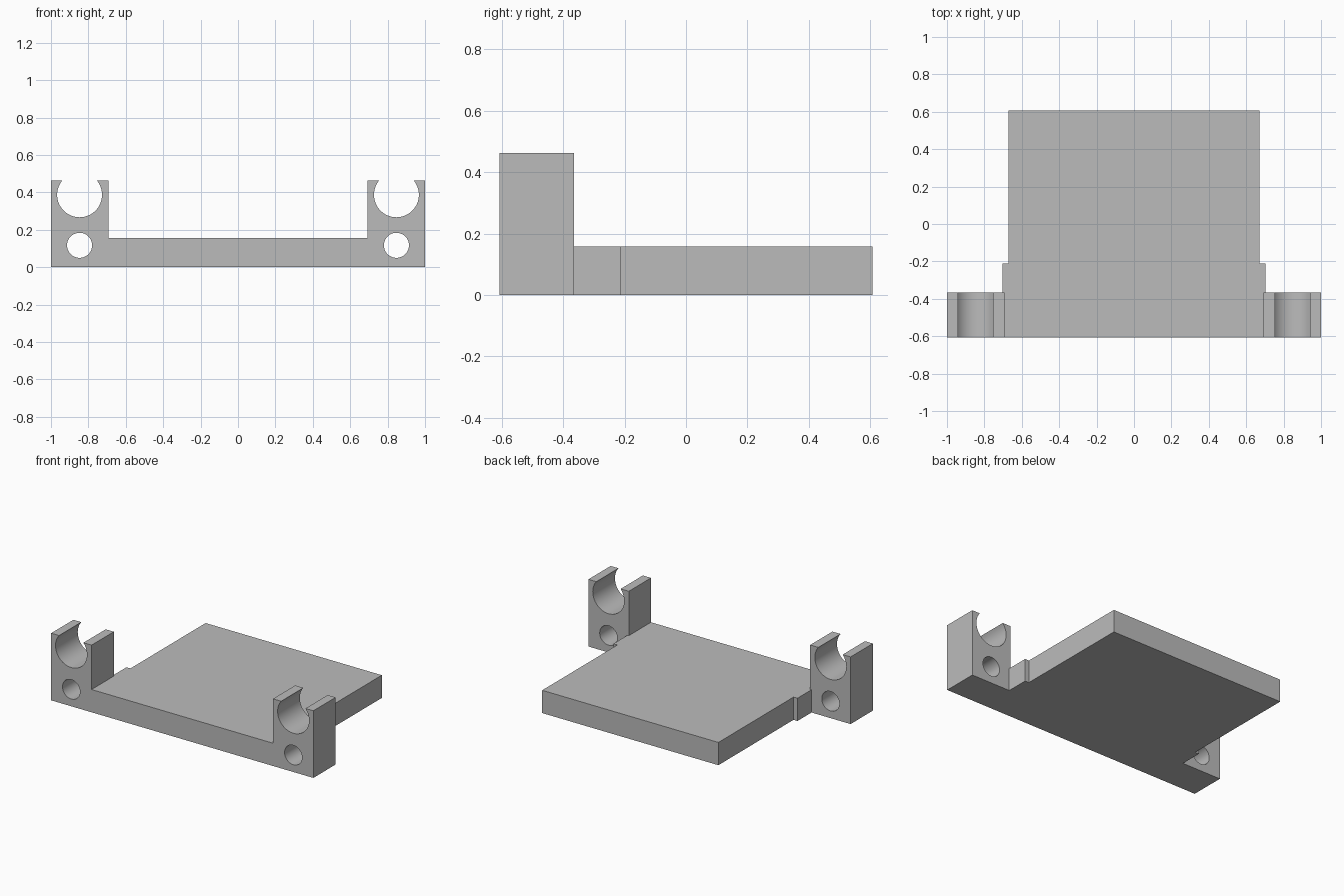
import bpy
import bmesh
from mathutils import Matrix

if "Cube" in bpy.data.objects:
    bpy.data.objects.remove(bpy.data.objects["Cube"])

FRONT, BACK, CLIP_BACK, STEP_BACK = -0.607, 0.607, -0.365, -0.212
PLATE_TOP, CLIP_TOP = 0.157, 0.463
CLIP_X = 0.847

grey = bpy.data.materials.new("plain grey")
grey.use_nodes = True
grey.diffuse_color = (0.5, 0.5, 0.5, 1)
grey.node_tree.nodes["Principled BSDF"].inputs["Base Color"].default_value = (0.5, 0.5, 0.5, 1)


def add_object(name, bm):
    bmesh.ops.recalc_face_normals(bm, faces=bm.faces)
    mesh = bpy.data.meshes.new(name)
    bm.to_mesh(mesh)
    bm.free()
    mesh.materials.append(grey)
    obj = bpy.data.objects.new(name, mesh)
    bpy.context.collection.objects.link(obj)
    return obj


def prism(name, outline, height):
    """Extrude a plan outline straight up from the ground."""
    bm = bmesh.new()
    face = bm.faces.new([bm.verts.new((x, y, 0)) for x, y in outline])
    top = bmesh.ops.extrude_face_region(bm, geom=[face])["geom"]
    bmesh.ops.translate(bm, vec=(0, 0, height),
                        verts=[v for v in top if isinstance(v, bmesh.types.BMVert)])
    return add_object(name, bm)


def bore(name, x, z, radius):
    """Cylinder cutter running front to back."""
    bm = bmesh.new()
    bmesh.ops.create_cone(bm, cap_ends=True, segments=64, radius1=radius, radius2=radius,
                          depth=1, matrix=Matrix.Translation((x, -0.5, z))
                          @ Matrix.Rotation(1.5707963, 4, "X"))
    obj = add_object(name, bm)
    obj.hide_render = True
    return obj


def combine(target, other, operation):
    mod = target.modifiers.new(operation, "BOOLEAN")
    mod.operation, mod.solver, mod.object = operation, "EXACT", other
    bpy.context.view_layer.objects.active = target
    bpy.ops.object.modifier_apply(modifier=mod.name)
    bpy.data.objects.remove(other)


# Base plate: wide front bar, shallow shoulder, narrower tray
half = [(1, FRONT), (1, CLIP_BACK), (0.702, CLIP_BACK),
        (0.702, STEP_BACK), (0.672, STEP_BACK), (0.672, BACK)]
bracket = prism("clip_bracket", half + [(-x, y) for x, y in reversed(half)], PLATE_TOP)

# Upright clips at both ends, each with an open rod seat and a screw hole
for side in (-1, 1):
    inner, outer = side * 0.692, side
    block = prism("clip_block", [(inner, FRONT), (outer, FRONT),
                                 (outer, CLIP_BACK), (inner, CLIP_BACK)], CLIP_TOP)
    combine(bracket, block, "UNION")
for side in (-1, 1):
    combine(bracket, bore("rod_seat_cutter", side * CLIP_X, 0.387, 0.12), "DIFFERENCE")
    combine(bracket, bore("screw_hole_cutter", side * CLIP_X, 0.117, 0.067), "DIFFERENCE")

# Smooth bores with crisp edges
bpy.ops.object.select_all(action="DESELECT")
bracket.select_set(True)
bpy.context.view_layer.objects.active = bracket
bpy.ops.object.shade_smooth_by_angle(angle=0.5)
